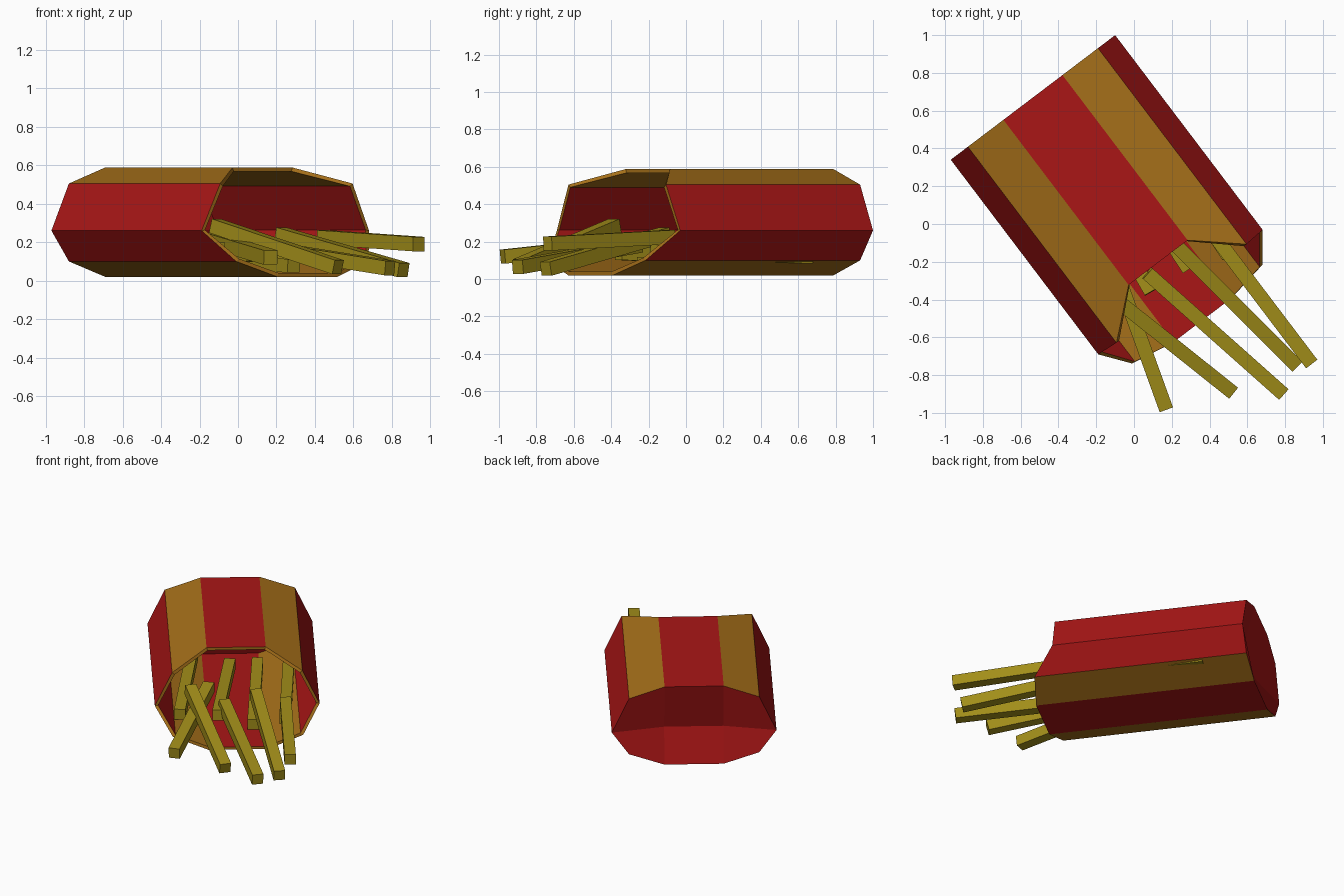
import bpy, bmesh
from mathutils import Vector

if "Cube" in bpy.data.objects:
    bpy.data.objects.remove(bpy.data.objects["Cube"])

def material(name, rgb):
    m = bpy.data.materials.new(name)
    m.diffuse_color = (*rgb, 1)
    m.use_nodes = True
    m.node_tree.nodes["Principled BSDF"].inputs["Base Color"].default_value = m.diffuse_color
    return m

RED = material("red_card", (0.40, 0.008, 0.008))
GOLD = material("gold_card", (0.38, 0.16, 0.01))
FRY = material("potato", (0.36, 0.27, 0.01))

# Carton frame: u runs from the closed back to the open mouth, w across
BACK = Vector((-0.535, 0.67, 0))
U = Vector((0.604, -0.797, 0))
W = Vector((0.797, 0.604, 0))

def place(u, w, z):
    return BACK + U * u + W * w + Vector((0, 0, z))

# Half section (w, z, mouth u), mirrored into a ten-sided ring
half = [(0.196, 0.02, 1.482), (0.432, 0.10, 1.44), (0.546, 0.26, 1.293),
        (0.432, 0.505, 1.302), (0.196, 0.588, 1.097)]
ring = half + [(-w, z, u) for w, z, u in reversed(half)]
MID = 0.26
N = len(ring)
GOLD_STRIPS = (0, 3, 5, 8)

def shell_rings(bm, kx, kz, back):
    """Back ring, mouth ring and the two fold points of the end flap."""
    sect = [(w * kx, 0.304 + (z - 0.304) * kz, u) for w, z, u in ring]
    b = [bm.verts.new(place(back, w, z)) for w, z, _ in sect]
    f = [bm.verts.new(place(u, w, z)) for w, z, u in sect]
    fold = [bm.verts.new(place(back + 0.08, s * 0.196 * kx, MID)) for s in (1, -1)]
    return b, f, fold

def build_carton():
    bm = bmesh.new()

    def face(verts, mat):
        bm.faces.new(verts).material_index = mat

    outer = shell_rings(bm, 1, 1, 0)
    inner = shell_rings(bm, 0.96, 0.93, 0.02)
    for b, f, (r, l) in (outer, inner):
        # striped walls
        for i in range(N):
            j = (i + 1) % N
            face((b[i], b[j], f[j], f[i]), 1 if i in GOLD_STRIPS else 0)
        # end flap creased inward along the middle
        for vs in ((b[0], b[1], b[2], r), (r, b[2], b[3], b[4]),
                   (r, b[4], b[5], l), (l, b[5], b[6], b[7]),
                   (l, b[7], b[8], b[9]), (b[9], b[0], r, l)):
            face(vs, 0)
    # cut card edge around the mouth
    for i in range(N):
        j = (i + 1) % N
        face((outer[1][i], outer[1][j], inner[1][j], inner[1][i]), 1)
    bmesh.ops.recalc_face_normals(bm, faces=bm.faces)
    me = bpy.data.meshes.new("carton")
    bm.to_mesh(me)
    bm.free()
    me.materials.append(RED)
    me.materials.append(GOLD)
    bpy.context.collection.objects.link(bpy.data.objects.new("carton", me))

def fry(name, tip, end, t=0.075):
    tip, end = Vector(tip), Vector(end)
    d = tip - end
    bpy.ops.mesh.primitive_cube_add(size=1, location=(tip + end) / 2)
    o = bpy.context.object
    o.name = name
    o.scale = (d.length, t, t)
    o.rotation_euler = d.to_track_quat('X', 'Z').to_euler()
    o.data.materials.append(FRY)

build_carton()

# Fries: mouth tip, inner end
fries = [
    ((0.17, -0.98, 0.12), (-0.13, -0.15, 0.21)),
    ((0.52, -0.89, 0.07), (-0.12, -0.38, 0.285)),
    ((0.79, -0.90, 0.065), (0.07, -0.26, 0.18)),
    ((0.86, -0.75, 0.055), (0.22, -0.11, 0.24)),
    ((0.94, -0.74, 0.19), (0.44, -0.08, 0.225)),
    # shorter reach, mostly inside the carton
    ((-0.10, -0.53, 0.16), (-0.56, 0.27, 0.16)),
    ((0.09, -0.36, 0.14), (-0.36, 0.42, 0.10)),
    ((0.29, -0.24, 0.08), (-0.22, 0.54, 0.10)),
    ((0.50, -0.17, 0.15), (-0.05, 0.66, 0.12)),
]
for n, (tip, end) in enumerate(fries, 1):
    fry(f"fry_{n}", tip, end)
